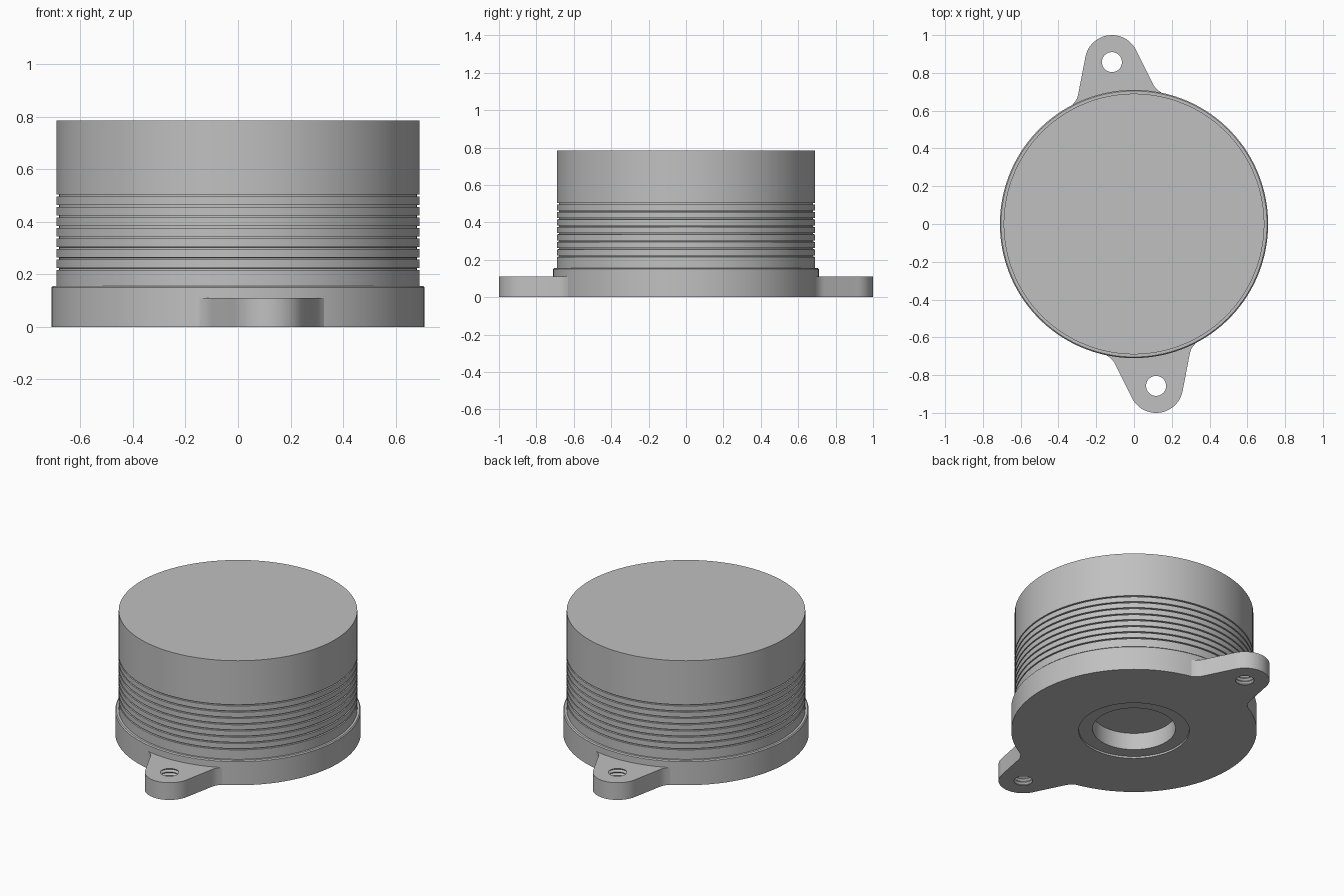
import bpy, bmesh
from math import sin, cos, pi, radians, atan2
from mathutils import Matrix

cube = bpy.data.objects.get("Cube")
if cube:
    bpy.data.objects.remove(cube, do_unlink=True)

# Single metal colour
metal = bpy.data.materials.new("grey_metal")
metal.use_nodes = True
GREY = (0.53, 0.53, 0.53, 1)
metal.diffuse_color = GREY
metal.node_tree.nodes["Principled BSDF"].inputs["Base Color"].default_value = GREY


def finish(bm, name):
    bmesh.ops.recalc_face_normals(bm, faces=bm.faces[:])
    mesh = bpy.data.meshes.new(name)
    bm.to_mesh(mesh)
    bm.free()
    mesh.materials.append(metal)
    mesh.shade_smooth()
    mesh.set_sharp_from_angle(angle=radians(30))
    obj = bpy.data.objects.new(name, mesh)
    bpy.context.collection.objects.link(obj)
    return obj


def lathe(name, profile, steps=144):
    bm = bmesh.new()
    verts = [bm.verts.new((r, 0, z)) for r, z in profile]
    edges = [bm.edges.new(pair) for pair in zip(verts, verts[1:])]
    bmesh.ops.spin(bm, geom=verts + edges, cent=(0, 0, 0), axis=(0, 0, 1),
                   angle=2 * pi, steps=steps)
    bmesh.ops.remove_doubles(bm, verts=bm.verts[:], dist=1e-5)
    return finish(bm, name)


# Housing: blind bore and shallow recess below, flange, grooved wall, flat top
R_BODY, R_BASE, TOP = 0.69, 0.71, 0.785
profile = [(0, 0.12), (0.24, 0.12), (0.24, 0.012), (0.32, 0.012), (0.32, 0),
           (R_BASE, 0), (R_BASE, 0.15), (R_BASE - 0.006, 0.156), (R_BODY, 0.156)]
for i in range(8):
    z = 0.22 + 0.04 * i
    profile += [(R_BODY, z - 0.004), (R_BODY - 0.01, z - 0.003),
                (R_BODY - 0.01, z + 0.003), (R_BODY, z + 0.004)]
profile += [(R_BODY, TOP), (0, TOP)]
lathe("housing", profile)

# Mounting ear: rounded tip, tapered sides with flared feet, threaded hole
HX, HY, TIP, THICK = 0.117, 0.857, 0.143, 0.11
DIST = (HX ** 2 + HY ** 2) ** 0.5
TILT = atan2(HX, HY)


def ear_outline():
    flare = [(0.24, 0.668), (0.222, 0.683), (0.209, 0.70), (0.20, 0.72)]
    start = radians(19)
    tip = []
    for i in range(33):
        a = start + (pi - 2 * start) * i / 32
        tip.append((TIP * cos(a), DIST + TIP * sin(a)))
    seat = []
    for i in range(1, 12):
        a = radians(-19.7 + 39.4 * i / 12)
        seat.append((0.706 * sin(a), 0.706 * cos(a)))
    return flare + tip + [(-x, y) for x, y in reversed(flare)] + seat


def ear(name, turn):
    bm = bmesh.new()

    def loop(points, z):
        verts = [bm.verts.new((x, y, z)) for x, y in points]
        return verts, [bm.edges.new((v, verts[i - 1])) for i, v in enumerate(verts)]

    def skin(a, b):
        for i in range(len(a)):
            bm.faces.new((a[i - 1], a[i], b[i], b[i - 1]))

    outer = [loop(ear_outline(), z) for z in (0, THICK)]
    skin(outer[0][0], outer[1][0])
    rings = []
    for i in range(11):
        r = 0.053 if i % 2 == 0 else 0.064
        circle = [(r * cos(2 * pi * k / 40), DIST + r * sin(2 * pi * k / 40))
                  for k in range(40)]
        rings.append(loop(circle, THICK * i / 10))
    for low, high in zip(rings, rings[1:]):
        skin(low[0], high[0])
    for rim, hole in ((outer[0], rings[0]), (outer[1], rings[-1])):
        bmesh.ops.triangle_fill(bm, edges=rim[1] + hole[1], use_beauty=True)
    bmesh.ops.transform(bm, matrix=Matrix.Rotation(turn, 4, 'Z'), verts=bm.verts[:])
    return finish(bm, name)


ear("back_mounting_ear", TILT)
ear("front_mounting_ear", TILT + pi)
